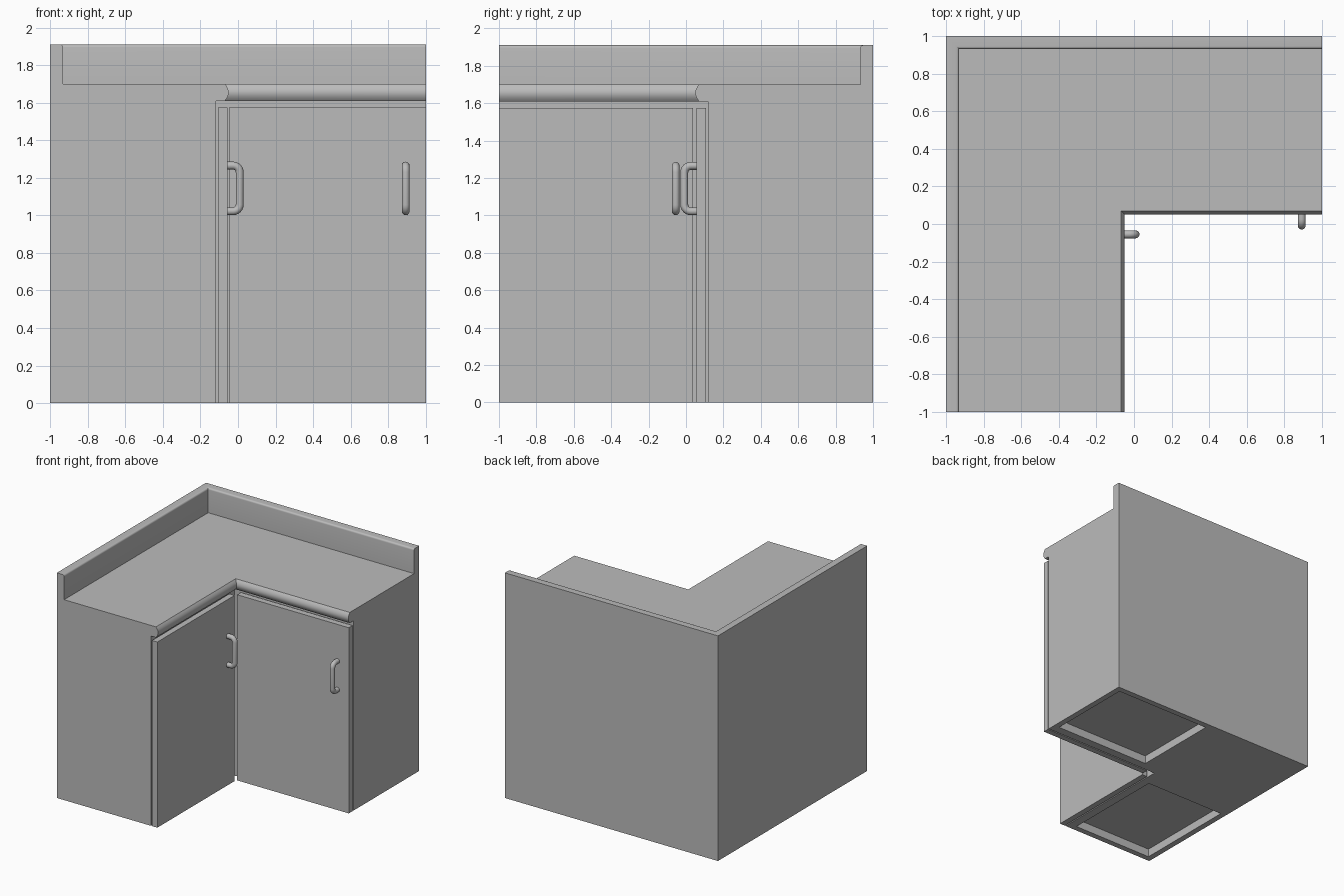
import bpy, bmesh, math
from mathutils import Vector

cube = bpy.data.objects.get("Cube")
if cube:
    bpy.data.objects.remove(cube, do_unlink=True)

grey = bpy.data.materials.new("plain grey")
grey.use_nodes = True
colour = (0.5, 0.5, 0.5, 1)
grey.diffuse_color = colour
grey.node_tree.nodes["Principled BSDF"].inputs["Base Color"].default_value = colour


def finish(name, bm, smooth=False):
    """Turn a bmesh into a named, coloured object."""
    bmesh.ops.recalc_face_normals(bm, faces=bm.faces[:])
    mesh = bpy.data.meshes.new(name)
    bm.to_mesh(mesh)
    bm.free()
    mesh.materials.append(grey)
    obj = bpy.data.objects.new(name, mesh)
    bpy.context.collection.objects.link(obj)
    if smooth:
        activate(obj)
        bpy.ops.object.shade_smooth_by_angle(angle=math.radians(30))
    return obj


def activate(obj):
    bpy.ops.object.select_all(action="DESELECT")
    obj.select_set(True)
    bpy.context.view_layer.objects.active = obj


def corner_solid(name, profile, smooth=False):
    """L-shaped solid: profile lists (inner edge x, height) from bottom to top."""
    bm = bmesh.new()
    rings = []
    for i, z in profile:
        plan = [(-1, 1), (-1, -1), (i, -1), (i, -i), (1, -i), (1, 1)]
        rings.append([bm.verts.new((x, y, z)) for x, y in plan])
    for low, high in zip(rings, rings[1:]):
        for k in range(6):
            n = (k + 1) % 6
            bm.faces.new((low[k], low[n], high[n], high[k]))
    bm.faces.new(rings[0][::-1])
    bm.faces.new(rings[-1])
    return finish(name, bm, smooth)


def box(name, low, high):
    bm = bmesh.new()
    bmesh.ops.create_cube(bm, size=1)
    low, high = Vector(low), Vector(high)
    for v in bm.verts:
        v.co = (low + high) / 2 + v.co * (high - low)
    return finish(name, bm)


def handle(name, base, outward):
    """Round bar handle standing off a door face."""
    radius, reach, bend = 0.021, 0.066, 0.035
    bottom, top = 1.022, 1.265
    side = [(0, bottom)]
    for k in range(7):
        a = math.pi / 2 * k / 6
        side.append((reach - bend + bend * math.sin(a), bottom + bend - bend * math.cos(a)))
    path = side + [(d, bottom + top - z) for d, z in reversed(side)]
    curve = bpy.data.curves.new(name, "CURVE")
    curve.dimensions = "3D"
    curve.bevel_depth = radius
    curve.bevel_resolution = 4
    curve.use_fill_caps = True
    spline = curve.splines.new("POLY")
    spline.points.add(len(path) - 1)
    for point, (d, z) in zip(spline.points, path):
        point.co = (base[0] + outward[0] * d, base[1] + outward[1] * d, z, 1)
    curve.materials.append(grey)
    obj = bpy.data.objects.new(name, curve)
    bpy.context.collection.objects.link(obj)
    activate(obj)
    bpy.ops.object.convert(target="MESH")
    bpy.ops.object.shade_smooth_by_angle(angle=math.radians(40))


# Carcass with two shallow recesses underneath
carcass = corner_solid("carcass", [(-0.117, 0), (-0.117, 1.61)])
recesses = [((0.04, 0.19, -0.1), (0.95, 0.95, 0.07)),
            ((-0.95, -0.95, -0.1), (-0.19, -0.04, 0.07))]
for low, high in recesses:
    cutter = box("recess_cutter", low, high)
    cutter.hide_render = True
    cut = carcass.modifiers.new("recess", "BOOLEAN")
    cut.operation = "DIFFERENCE"
    cut.object = cutter
    activate(carcass)
    bpy.ops.object.modifier_apply(modifier=cut.name)
    bpy.data.objects.remove(cutter, do_unlink=True)

# Countertop with a rounded front edge
steps = [k / 6 for k in range(-6, 7)]
corner_solid("countertop", [(-0.05 - 0.02 * u * u, 1.655 + 0.045 * u) for u in steps], True)

# Backsplash with its inner top edge rounded over
r = 0.015
arc = [math.pi / 2 * k / 5 for k in range(6)]
corner_solid("backsplash", [(-0.932, 1.70)] +
             [(-0.932 - r + r * math.cos(a), 1.91 - r + r * math.sin(a)) for a in arc], True)

# Doors, standing slightly off the carcass
box("right_door", (-0.107, -1, 0), (-0.057, 0.037, 1.575))
box("left_door", (-0.047, 0.057, 0), (1, 0.107, 1.575))

# Handles
handle("right_door_handle", (-0.057, -0.055), (1, 0))
handle("left_door_handle", (0.893, 0.057), (0, -1))
